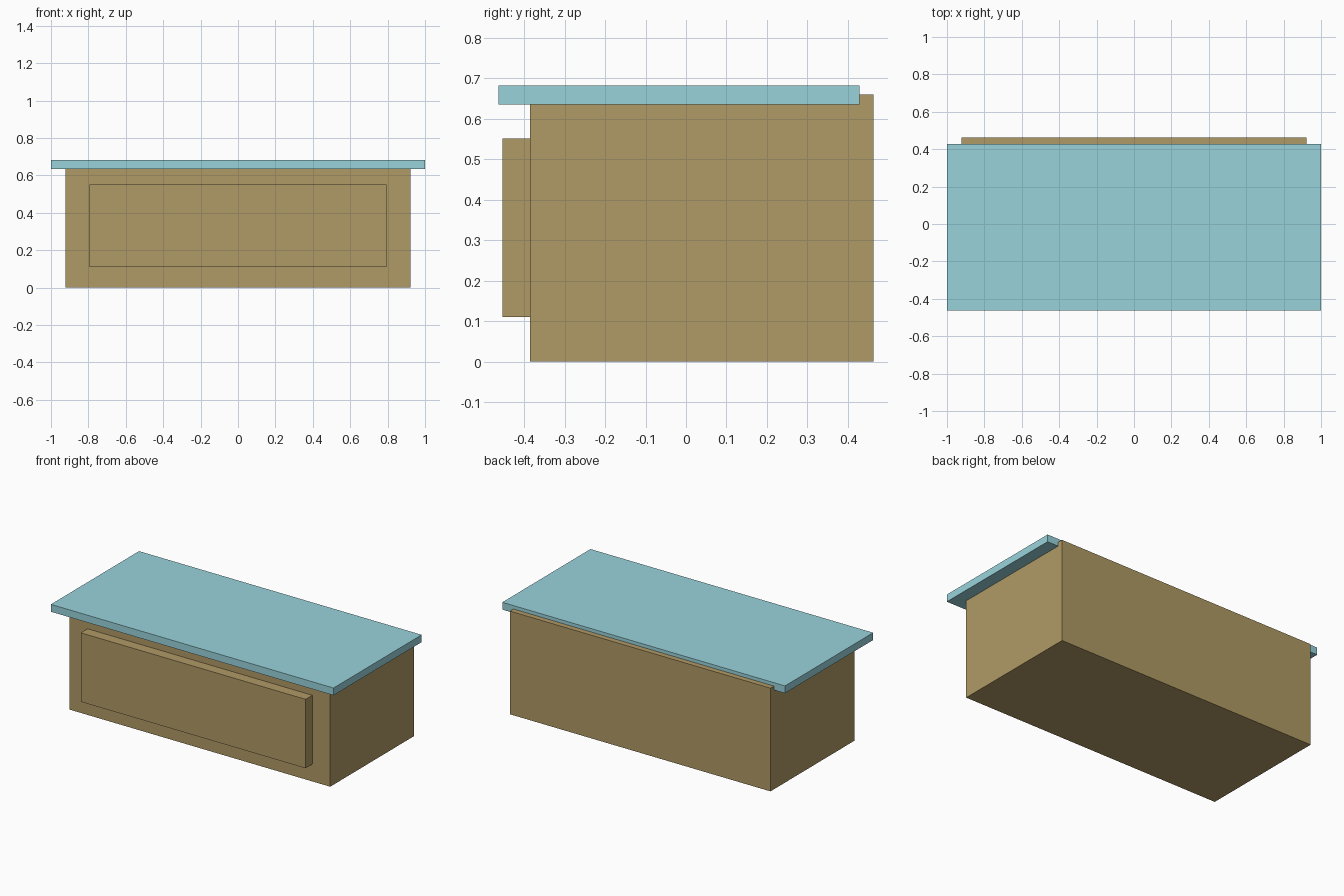
import bpy

if "Cube" in bpy.data.objects:
    bpy.data.objects.remove(bpy.data.objects["Cube"])


def material(name, rgb):
    m = bpy.data.materials.new(name)
    m.diffuse_color = (*rgb, 1)
    m.use_nodes = True
    m.node_tree.nodes["Principled BSDF"].inputs["Base Color"].default_value = m.diffuse_color
    return m


def box(name, x, y, z, mat):
    """Axis-aligned box from (min, max) ranges."""
    bpy.ops.mesh.primitive_cube_add(size=1, location=[(a + b) / 2 for a, b in (x, y, z)])
    ob = bpy.context.object
    ob.name = name
    ob.scale = [b - a for a, b in (x, y, z)]
    bpy.ops.object.transform_apply(location=False, rotation=False, scale=True)
    ob.data.materials.append(mat)
    return ob


wood = material("tan", (0.434, 0.323, 0.133))
blue = material("pale_blue", (0.319, 0.651, 0.708))

# Main case; its top is sunk into the lid and shows behind it
box("case", (-0.922, 0.922), (-0.385, 0.463), (0, 0.66), wood)
# Raised front panel
box("front_panel", (-0.795, 0.795), (-0.453, -0.385), (0.11, 0.551), wood)
# Overhanging top slab
box("top_slab", (-1, 1), (-0.463, 0.428), (0.635, 0.682), blue)
